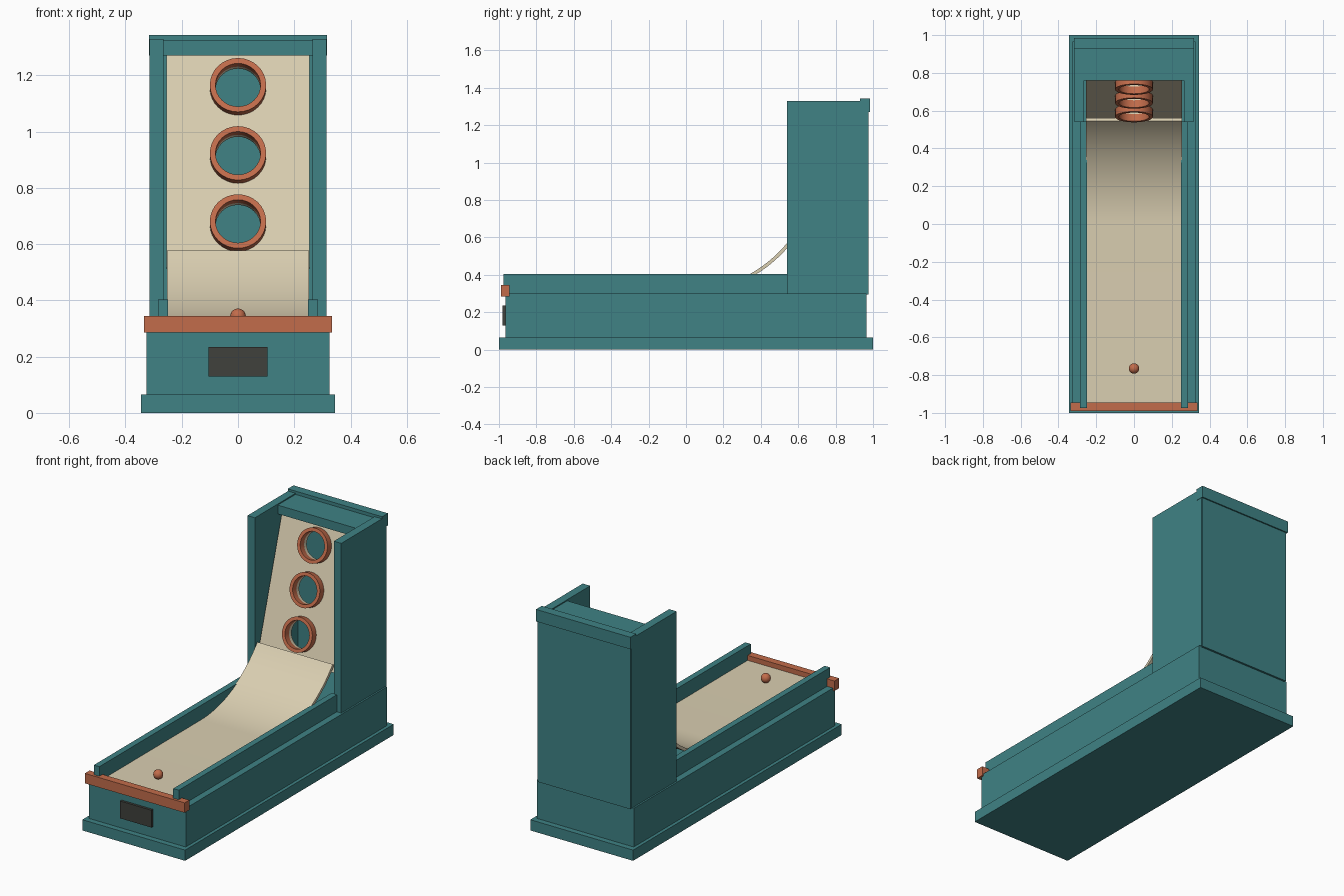
import bpy, bmesh, math
from mathutils import Matrix, Vector

cube = bpy.data.objects.get("Cube")
if cube:
    bpy.data.objects.remove(cube, do_unlink=True)


def make_material(name, rgb):
    m = bpy.data.materials.new(name)
    m.use_nodes = True
    color = (*rgb, 1)
    m.diffuse_color = color
    m.node_tree.nodes["Principled BSDF"].inputs["Base Color"].default_value = color
    return m


TEAL = make_material("teal paint", (0.05, 0.225, 0.235))
CREAM = make_material("cream lane", (0.70, 0.62, 0.44))
ORANGE = make_material("burnt orange", (0.54, 0.15, 0.07))
DARK = make_material("charcoal", (0.05, 0.052, 0.045))


def finish(name, bm, mat, smooth=False):
    bmesh.ops.recalc_face_normals(bm, faces=bm.faces)
    mesh = bpy.data.meshes.new(name)
    bm.to_mesh(mesh)
    bm.free()
    obj = bpy.data.objects.new(name, mesh)
    bpy.context.collection.objects.link(obj)
    mesh.materials.append(mat)
    if smooth:
        bpy.ops.object.select_all(action="DESELECT")
        obj.select_set(True)
        bpy.context.view_layer.objects.active = obj
        bpy.ops.object.shade_smooth_by_angle(angle=math.radians(35))
    return obj


def box(name, x, y, z, mat):
    """Box from (min, max) ranges."""
    bm = bmesh.new()
    size = [b - a for a, b in (x, y, z)]
    mid = [(a + b) / 2 for a, b in (x, y, z)]
    bmesh.ops.create_cube(bm, size=1, matrix=Matrix.Translation(mid) @ Matrix.Diagonal((*size, 1)))
    return finish(name, bm, mat)


def wide(name, half, y, z, mat):
    return box(name, (-half, half), y, z, mat)


def pair(name, x, y, z, mat):
    box("left_" + name, x, y, z, mat)
    box("right_" + name, (-x[1], -x[0]), y, z, mat)


# Base cabinet
wide("plinth", 0.345, (-1, 1), (0, 0.065), TEAL)
wide("base_body", 0.325, (-0.965, 0.965), (0.065, 0.30), TEAL)
wide("front_bar", 0.335, (-0.99, -0.945), (0.285, 0.345), ORANGE)
wide("front_panel", 0.105, (-0.98, -0.965), (0.13, 0.235), DARK)
pair("lane_rail", (0.248, 0.285), (-0.975, 0.545), (0.30, 0.403), TEAL)

# Upright cabinet
pair("cabinet_wall", (0.265, 0.315), (0.54, 0.972), (0.30, 1.33), TEAL)
wide("back_panel", 0.31, (0.955, 0.977), (0.295, 1.325), TEAL)
wide("top_panel", 0.267, (0.76, 0.957), (1.27, 1.323), TEAL)
wide("top_cap", 0.317, (0.93, 0.985), (1.27, 1.343), TEAL)

# Lane with a curved ramp, as one swept sheet
LANE_Z, RADIUS, END, THICK, STEPS = 0.315, 0.70, math.radians(51.3), 0.018, 20
arc = [i * END / STEPS for i in range(STEPS + 1)]


def ramp_line(r):
    return [(r * math.sin(a), LANE_Z + RADIUS - r * math.cos(a)) for a in arc]


upper, lower = ramp_line(RADIUS), ramp_line(RADIUS + THICK)
outline = [(-0.95, LANE_Z)] + upper + lower[::-1] + [(-0.95, LANE_Z - THICK)]
bm = bmesh.new()
face = bm.faces.new([bm.verts.new((-0.253, y, z)) for y, z in outline])
side = bmesh.ops.extrude_face_region(bm, geom=[face])["geom"]
bmesh.ops.translate(bm, vec=(0.506, 0, 0), verts=[v for v in side if isinstance(v, bmesh.types.BMVert)])
finish("lane_and_ramp", bm, CREAM, smooth=True)

# Ball
bm = bmesh.new()
bmesh.ops.create_uvsphere(bm, u_segments=16, v_segments=10, radius=0.028,
                          matrix=Matrix.Translation((0, -0.765, LANE_Z + 0.028)))
finish("ball", bm, ORANGE, smooth=True)

# Tilted target board with three holes
PLACE = Matrix.Translation((0, 0.678, 0.912)) @ Matrix.Rotation(-math.atan(0.3), 4, "X")
HOLES = {"lower": -0.253, "middle": 0, "upper": 0.253}
SEGMENTS, INNER, OUTER, DEPTH = 32, 0.08, 0.10, 0.04

board = wide("target_board", 0.255, (0, 0.025), (-0.41, 0.385), CREAM)
bm = bmesh.new()
for h in HOLES.values():
    bmesh.ops.create_cone(bm, cap_ends=True, segments=SEGMENTS, radius1=INNER, radius2=INNER, depth=0.2,
                          matrix=Matrix.Translation((0, 0, h)) @ Matrix.Rotation(math.pi / 2, 4, "X"))
cutter = finish("hole_cutter", bm, CREAM)
cutter.hide_render = True
cut = board.modifiers.new("holes", "BOOLEAN")
cut.operation, cut.solver, cut.object = "DIFFERENCE", "EXACT", cutter
bpy.context.view_layer.update()
holed = bpy.data.meshes.new_from_object(board.evaluated_get(bpy.context.evaluated_depsgraph_get()))
board.modifiers.clear()
board.data = holed
bpy.data.objects.remove(cutter, do_unlink=True)
board.matrix_world = PLACE

# Raised rings around the holes
for label, h in HOLES.items():
    bm = bmesh.new()
    section = [(INNER, 0), (OUTER, 0), (OUTER, -DEPTH), (INNER, -DEPTH)]
    verts = [bm.verts.new((r, y, 0)) for r, y in section]
    edges = [bm.edges.new((verts[i - 1], verts[i])) for i in range(4)]
    bmesh.ops.spin(bm, geom=verts + edges, cent=(0, 0, 0), axis=(0, 1, 0),
                   angle=math.tau, steps=SEGMENTS, use_merge=True)
    bmesh.ops.remove_doubles(bm, verts=bm.verts, dist=0.0001)
    ring = finish(label + "_target_ring", bm, ORANGE, smooth=True)
    ring.matrix_world = PLACE @ Matrix.Translation(Vector((0, 0, h)))
